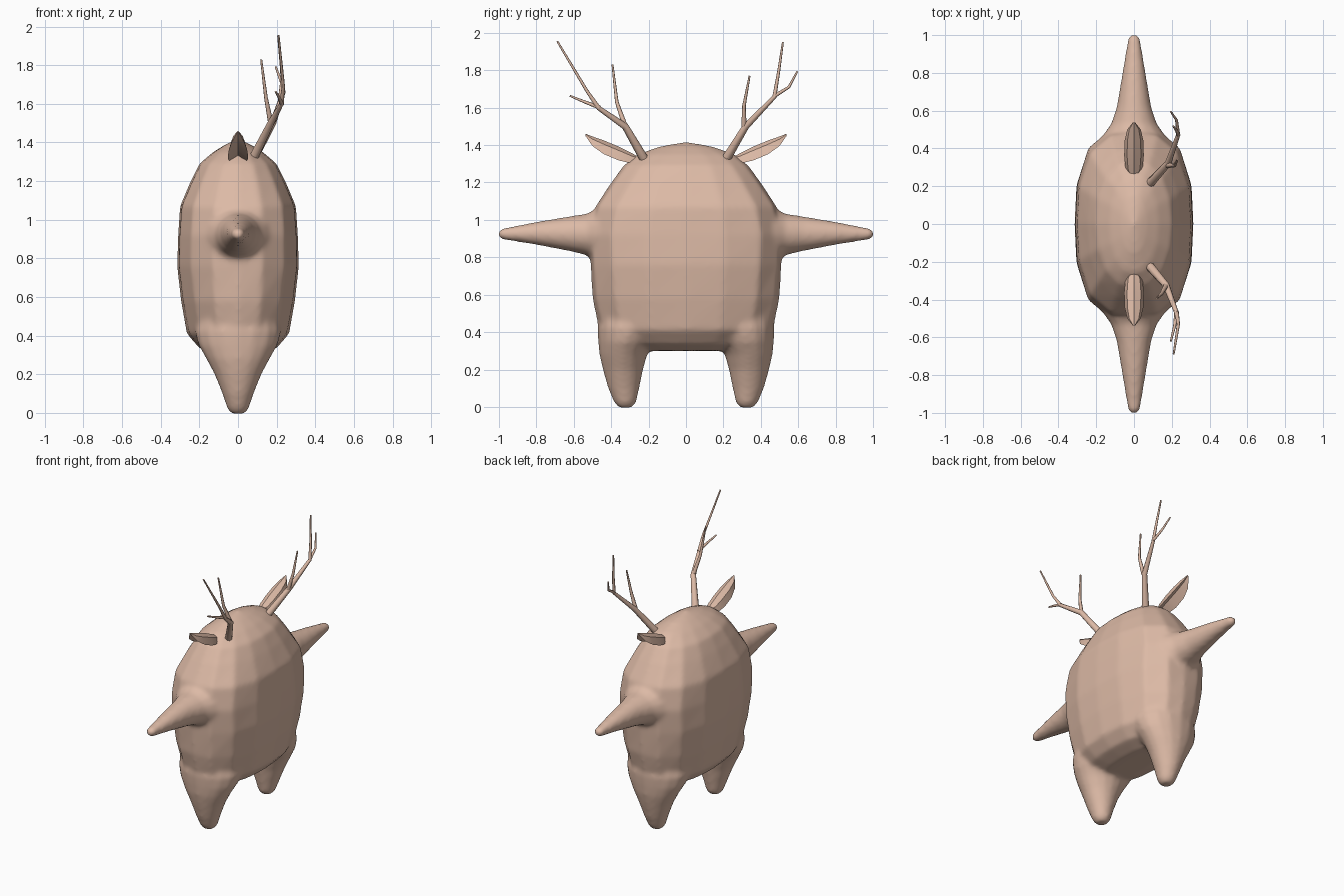
import bpy, bmesh, math
from mathutils import Vector

if "Cube" in bpy.data.objects:
    bpy.data.objects.remove(bpy.data.objects["Cube"])

skin = bpy.data.materials.new("tan_skin")
skin.diffuse_color = (0.72, 0.49, 0.38, 1)
skin.use_nodes = True
skin.node_tree.nodes["Principled BSDF"].inputs["Base Color"].default_value = skin.diffuse_color


def finish(name, bm):
    bmesh.ops.recalc_face_normals(bm, faces=bm.faces)
    me = bpy.data.meshes.new(name)
    bm.to_mesh(me)
    bm.free()
    ob = bpy.data.objects.new(name, me)
    bpy.context.collection.objects.link(ob)
    me.materials.append(skin)
    return ob


def loft(name, rings):
    """Skin closed rings of equal point count and cap both ends."""
    bm = bmesh.new()
    loops = [[bm.verts.new(p) for p in ring] for ring in rings]
    n = len(loops[0])
    for a, b in zip(loops, loops[1:]):
        for i in range(n):
            j = (i + 1) % n
            bm.faces.new((a[i], a[j], b[j], b[i]))
    bm.faces.new(loops[0])
    bm.faces.new(loops[-1])
    return finish(name, bm)


def oval(rx, ry, n=2.0, sides=16):
    """Superellipse points in a plane."""
    pts = []
    for i in range(sides):
        t = 2 * math.pi * i / sides
        c, s = math.cos(t), math.sin(t)
        r = (abs(c) ** n + abs(s) ** n) ** (-1 / n)
        pts.append((rx * r * c, ry * r * s))
    return pts


# Torso: z, half width in x, half depth in y, squareness
torso = [(0.30, 0.10, 0.30, 2), (0.335, 0.20, 0.40, 2.2), (0.41, 0.265, 0.465, 2.3),
         (0.58, 0.295, 0.50, 2.5), (0.76, 0.315, 0.51, 2.7), (0.92, 0.31, 0.515, 2.8),
         (1.07, 0.30, 0.485, 2.7), (1.20, 0.245, 0.40, 2.5), (1.29, 0.20, 0.335, 2.3),
         (1.35, 0.13, 0.26, 2.1), (1.39, 0.065, 0.15, 2), (1.415, 0.01, 0.02, 2)]
body = loft("body", [[(x, y, z) for x, y in oval(a, b, n)] for z, a, b, n in torso])

# Legs: z, centre y, half width in x, half depth in y
leg = [(-0.004, 0.325, 0.035, 0.035), (0.02, 0.325, 0.055, 0.058), (0.10, 0.333, 0.082, 0.084),
       (0.20, 0.337, 0.122, 0.108), (0.28, 0.335, 0.165, 0.128), (0.35, 0.32, 0.205, 0.15),
       (0.42, 0.30, 0.225, 0.175), (0.60, 0.25, 0.20, 0.20)]
# Arms: y, centre z, half width in x, half height
arm = [(0.35, 0.915, 0.19, 0.17), (0.47, 0.915, 0.165, 0.15), (0.53, 0.922, 0.122, 0.112),
       (0.62, 0.926, 0.092, 0.094), (0.80, 0.928, 0.062, 0.062), (0.98, 0.925, 0.033, 0.03),
       (1.004, 0.924, 0.022, 0.02)]
limbs = []
for s in (-1, 1):
    limbs.append(loft("leg", [[(x, s * c + y, z) for x, y in oval(a, b)] for z, c, a, b in leg]))
    limbs.append(loft("arm", [[(x, s * y, c + z) for x, z in oval(a, b)] for y, c, a, b in arm]))

# Join torso and limbs into one blended skin
bpy.ops.object.select_all(action='DESELECT')
for ob in limbs + [body]:
    ob.select_set(True)
bpy.context.view_layer.objects.active = body
bpy.ops.object.join()
remesh = body.modifiers.new("blend", 'REMESH')
remesh.mode = 'VOXEL'
remesh.voxel_size = 0.014
relax = body.modifiers.new("relax", 'SMOOTH')
relax.factor = 0.5
relax.iterations = 8
for m in ("blend", "relax"):
    bpy.ops.object.modifier_apply(modifier=m)
body.data.materials.clear()
body.data.materials.append(skin)
for p in body.data.polygons:
    p.use_smooth = True
    p.material_index = 0

# Ears: y, ridge z, rim z, half width; folded leaf, hollow below
ear = [(0.25, 1.335, 1.318, 0.020), (0.29, 1.357, 1.302, 0.045), (0.36, 1.392, 1.318, 0.052),
       (0.44, 1.425, 1.352, 0.050), (0.50, 1.446, 1.395, 0.036), (0.538, 1.461, 1.45, 0.006)]
for s, name in ((-1, "front_ear"), (1, "back_ear")):
    rings = []
    for y, top, rim, w in ear:
        mid = top - 0.28 * (top - rim)
        low = top - 0.40 * (top - rim)
        rings.append([(0, s * y, top), (w * 0.7, s * y, mid), (w, s * y, rim),
                      (0, s * y, low), (-w, s * y, rim), (-w * 0.7, s * y, mid)])
    ob = loft(name, rings)
    for p in ob.data.polygons:
        p.use_smooth = True
    ob.select_set(True)
    bpy.context.view_layer.objects.active = ob
    bpy.ops.object.shade_smooth_by_angle(angle=math.radians(40))


def branch(name, pts, r0, r1, sides=8):
    """Tapered tube through a few points."""
    pts = [Vector(p) for p in pts]
    rings = []
    for i, p in enumerate(pts):
        d = (pts[min(i + 1, len(pts) - 1)] - pts[max(i - 1, 0)]).normalized()
        u = d.cross(Vector((1, 0, 0))).normalized()
        v = d.cross(u)
        r = r0 + (r1 - r0) * i / (len(pts) - 1)
        rings.append([p + r * (math.cos(t) * u + math.sin(t) * v)
                      for t in (2 * math.pi * k / sides for k in range(sides))])
    ob = loft(name, rings)
    for p in ob.data.polygons:
        p.use_smooth = len(p.vertices) == 4


# Front antler
branch("front_antler_stem", [(0.075, -0.215, 1.31), (0.17, -0.325, 1.50), (0.225, -0.47, 1.60)], 0.025, 0.012)
branch("front_antler_main_tine", [(0.225, -0.465, 1.595), (0.235, -0.53, 1.69), (0.21, -0.688, 1.955)], 0.012, 0.005)
branch("front_antler_low_tine", [(0.225, -0.46, 1.60), (0.215, -0.54, 1.63), (0.195, -0.62, 1.663)], 0.011, 0.005)
branch("front_antler_inner_tine", [(0.17, -0.325, 1.50), (0.145, -0.37, 1.63), (0.12, -0.393, 1.83)], 0.014, 0.005)
# Back antler
branch("back_antler_stem", [(0.075, 0.205, 1.31), (0.18, 0.32, 1.50), (0.235, 0.475, 1.66)], 0.025, 0.011)
branch("back_antler_main_tine", [(0.235, 0.472, 1.655), (0.225, 0.495, 1.79), (0.208, 0.518, 1.95)], 0.011, 0.005)
branch("back_antler_low_tine", [(0.235, 0.47, 1.66), (0.225, 0.55, 1.71), (0.195, 0.595, 1.793)], 0.010, 0.005)
branch("back_antler_inner_tine", [(0.18, 0.31, 1.50), (0.215, 0.31, 1.61), (0.23, 0.34, 1.77)], 0.014, 0.005)
